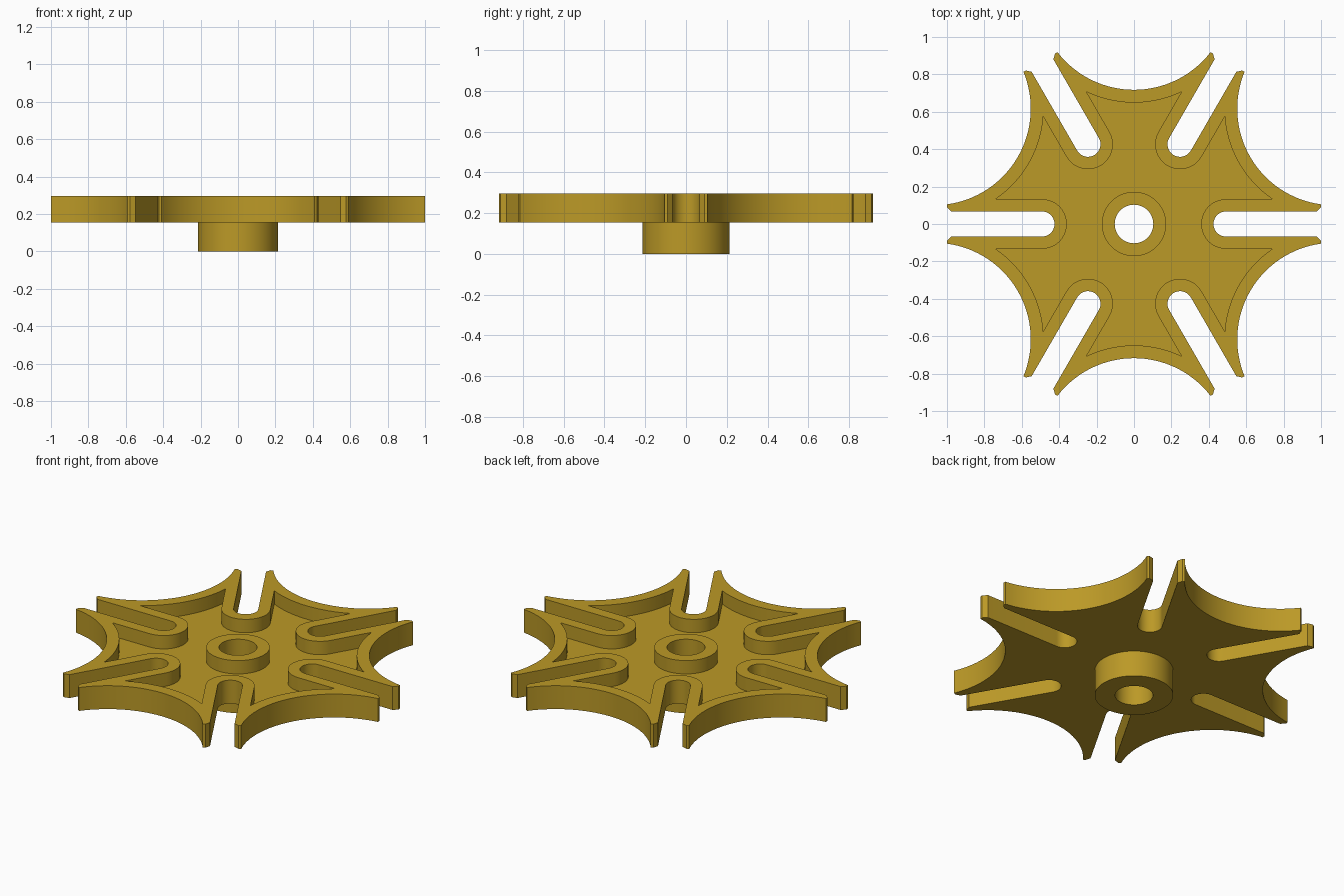
import bpy, bmesh
from math import sin, cos, pi, atan2, hypot, sqrt, radians
from mathutils import Vector, Matrix

if "Cube" in bpy.data.objects:
    bpy.data.objects.remove(bpy.data.objects["Cube"])

SLOT_X = 0.492                      # centre of each slot's round end
SCOOP = 1.234                       # distance of the scoop centres from the axis
C = Vector((SCOOP * cos(pi / 6), SCOOP * sin(pi / 6)))


def outline(slot_r, tip, n_slot=20, n_scoop=32):
    """Six-fold outline: round slot end, tip points, concave scoop arc."""
    pts = [(x, -y) for x, y in reversed(tip)]
    for i in range(n_slot + 1):
        a = -pi / 2 - pi * i / n_slot
        pts.append((SLOT_X + slot_r * cos(a), slot_r * sin(a)))
    pts += tip
    d = Vector(tip[-1]) - C
    r, a0 = d.length, atan2(d.y, d.x) % (2 * pi)
    a1 = 2 * (pi + pi / 6) - a0     # mirrored about the scoop direction
    for i in range(1, n_scoop):
        a = a0 + (a1 - a0) * i / n_scoop
        pts.append((C.x + r * cos(a), C.y + r * sin(a)))
    out = []
    for k in range(6):
        m = Matrix.Rotation(k * pi / 3, 2)
        out += [m @ Vector(p) for p in pts]
    return out


def circle(r, n=96):
    return [(r * cos(2 * pi * i / n), r * sin(2 * pi * i / n)) for i in range(n)]


def prism(name, pts, z0, z1):
    bm = bmesh.new()
    face = bm.faces.new([bm.verts.new((p[0], p[1], z0)) for p in pts])
    ext = bmesh.ops.extrude_face_region(bm, geom=[face], use_keep_orig=True)
    top = [v for v in ext["geom"] if isinstance(v, bmesh.types.BMVert)]
    bmesh.ops.translate(bm, verts=top, vec=(0, 0, z1 - z0))
    bmesh.ops.recalc_face_normals(bm, faces=bm.faces)
    me = bpy.data.meshes.new(name)
    bm.to_mesh(me)
    bm.free()
    ob = bpy.data.objects.new(name, me)
    bpy.context.collection.objects.link(ob)
    return ob


def combine(target, tool, op):
    mod = target.modifiers.new(op, 'BOOLEAN')
    mod.operation, mod.object, mod.solver = op, tool, 'EXACT'
    bpy.context.view_layer.objects.active = target
    bpy.ops.object.modifier_apply(modifier=mod.name)
    bpy.data.objects.remove(tool)


# slotted plate
wheel = prism("slotted_wheel",
              outline(0.067, [(0.978, 0.067), (1.0, 0.09), (1.0, 0.105)]), 0.155, 0.295)

# recessed pocket, leaving an even rim along slots and scoops
px = C.x - sqrt(0.585 ** 2 - (C.y - 0.133) ** 2)
combine(wheel, prism("pocket_cutter", outline(0.133, [(px, 0.133)]), 0.215, 0.4), 'DIFFERENCE')

# raised boss above, wider hub below, bore through both
combine(wheel, prism("boss", circle(0.172), 0.185, 0.295), 'UNION')
combine(wheel, prism("hub", circle(0.213), 0.0, 0.185), 'UNION')
combine(wheel, prism("bore_cutter", circle(0.103), -0.1, 0.5), 'DIFFERENCE')

# brass colour
mat = bpy.data.materials.new("brass")
mat.diffuse_color = (0.50, 0.32, 0.02, 1)
mat.use_nodes = True
mat.node_tree.nodes["Principled BSDF"].inputs["Base Color"].default_value = mat.diffuse_color
wheel.data.materials.clear()
wheel.data.materials.append(mat)

bpy.ops.object.select_all(action='DESELECT')
wheel.select_set(True)
bpy.context.view_layer.objects.active = wheel
bpy.ops.object.shade_smooth_by_angle(angle=radians(25))
